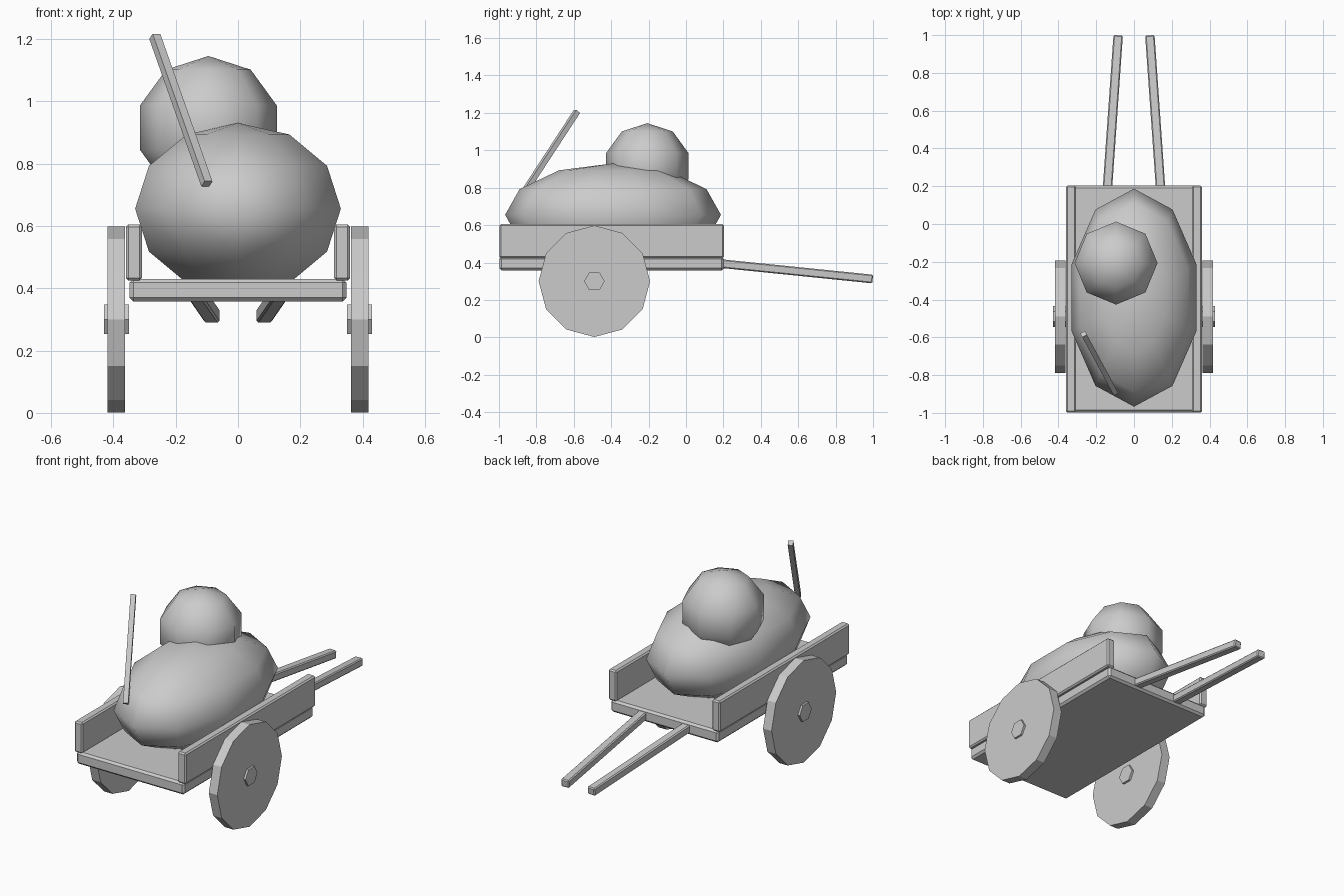
import bpy, bmesh, math
from mathutils import Matrix, Vector

if "Cube" in bpy.data.objects:
    bpy.data.objects.remove(bpy.data.objects["Cube"])

grey = bpy.data.materials.new("plain grey")
grey.diffuse_color = (0.6, 0.6, 0.6, 1)
grey.use_nodes = True
grey.node_tree.nodes["Principled BSDF"].inputs["Base Color"].default_value = grey.diffuse_color


def add(name, bm, bevel=0, smooth=False):
    if bevel:
        bmesh.ops.bevel(bm, geom=bm.edges[:], offset=bevel, segments=1, affect='EDGES')
    bmesh.ops.recalc_face_normals(bm, faces=bm.faces[:])
    for f in bm.faces:
        f.smooth = smooth
    me = bpy.data.meshes.new(name)
    bm.to_mesh(me)
    bm.free()
    me.materials.append(grey)
    ob = bpy.data.objects.new(name, me)
    bpy.context.collection.objects.link(ob)
    return ob


def corner_to_y(bm):
    # turn the shape so that one of its corners points along y
    v = max(bm.verts, key=lambda p: math.hypot(p.co.x, p.co.y)).co
    turn = Matrix.Rotation(math.pi / 2 - math.atan2(v.y, v.x), 4, 'Z')
    bmesh.ops.transform(bm, matrix=turn, verts=bm.verts)


def box(name, lo, hi, bevel):
    lo, hi = Vector(lo), Vector(hi)
    bm = bmesh.new()
    bmesh.ops.create_cube(bm, size=1)
    m = Matrix.Translation((lo + hi) / 2) @ Matrix.Diagonal((*(hi - lo), 1))
    bmesh.ops.transform(bm, matrix=m, verts=bm.verts)
    return add(name, bm, bevel)


def beam(name, a, b, w, h, bevel=0):
    a, b = Vector(a), Vector(b)
    bm = bmesh.new()
    bmesh.ops.create_cube(bm, size=1)
    bmesh.ops.scale(bm, vec=(w, (b - a).length, h), verts=bm.verts)
    ob = add(name, bm, bevel)
    rot = (b - a).to_track_quat('Y', 'Z').to_matrix().to_4x4()
    ob.data.transform(Matrix.Translation((a + b) / 2) @ rot)
    return ob


def disc(name, x0, x1, r, sides):
    bm = bmesh.new()
    bmesh.ops.create_cone(bm, cap_ends=True, segments=sides,
                          radius1=r, radius2=r, depth=abs(x1 - x0))
    corner_to_y(bm)
    m = Matrix.Translation(((x0 + x1) / 2, -0.49, 0.3)) @ Matrix.Rotation(math.pi / 2, 4, 'Y')
    bmesh.ops.transform(bm, matrix=m, verts=bm.verts)
    return add(name, bm)


def ball(name, centre, radii, segs, rings):
    bm = bmesh.new()
    bmesh.ops.create_uvsphere(bm, u_segments=segs, v_segments=rings, radius=1)
    corner_to_y(bm)
    m = Matrix.Translation(centre) @ Matrix.Diagonal((*radii, 1))
    bmesh.ops.transform(bm, matrix=m, verts=bm.verts)
    return add(name, bm, smooth=True)


# cart bed
box("cart_bed", (-0.348, -0.998, 0.358), (0.348, 0.203, 0.43), 0.012)

# side boards, wheels, hubs and pull shafts on both sides
for s, side in ((-1, "left"), (1, "right")):
    x = sorted((s * 0.308, s * 0.36))
    box("side_board_" + side, (x[0], -0.998, 0.425), (x[1], 0.203, 0.605), 0.008)
    disc("wheel_" + side, s * 0.363, s * 0.418, 0.298, 12)
    disc("hub_" + side, s * 0.35, s * 0.43, 0.055, 6)
    beam("shaft_" + side, (s * 0.142, 0.17, 0.396), (s * 0.084, 0.997, 0.312),
         0.05, 0.046, 0.006)

# round load: large sack with a smaller bundle on top
ball("large_sack", (0, -0.39, 0.655), (0.347, 0.577, 0.275), 10, 6)
ball("small_bundle", (-0.095, -0.207, 0.915), (0.231, 0.231, 0.23), 8, 5)

# stick poking out of the load
beam("stick", (-0.1, -0.892, 0.735), (-0.267, -0.583, 1.208), 0.028, 0.028)
